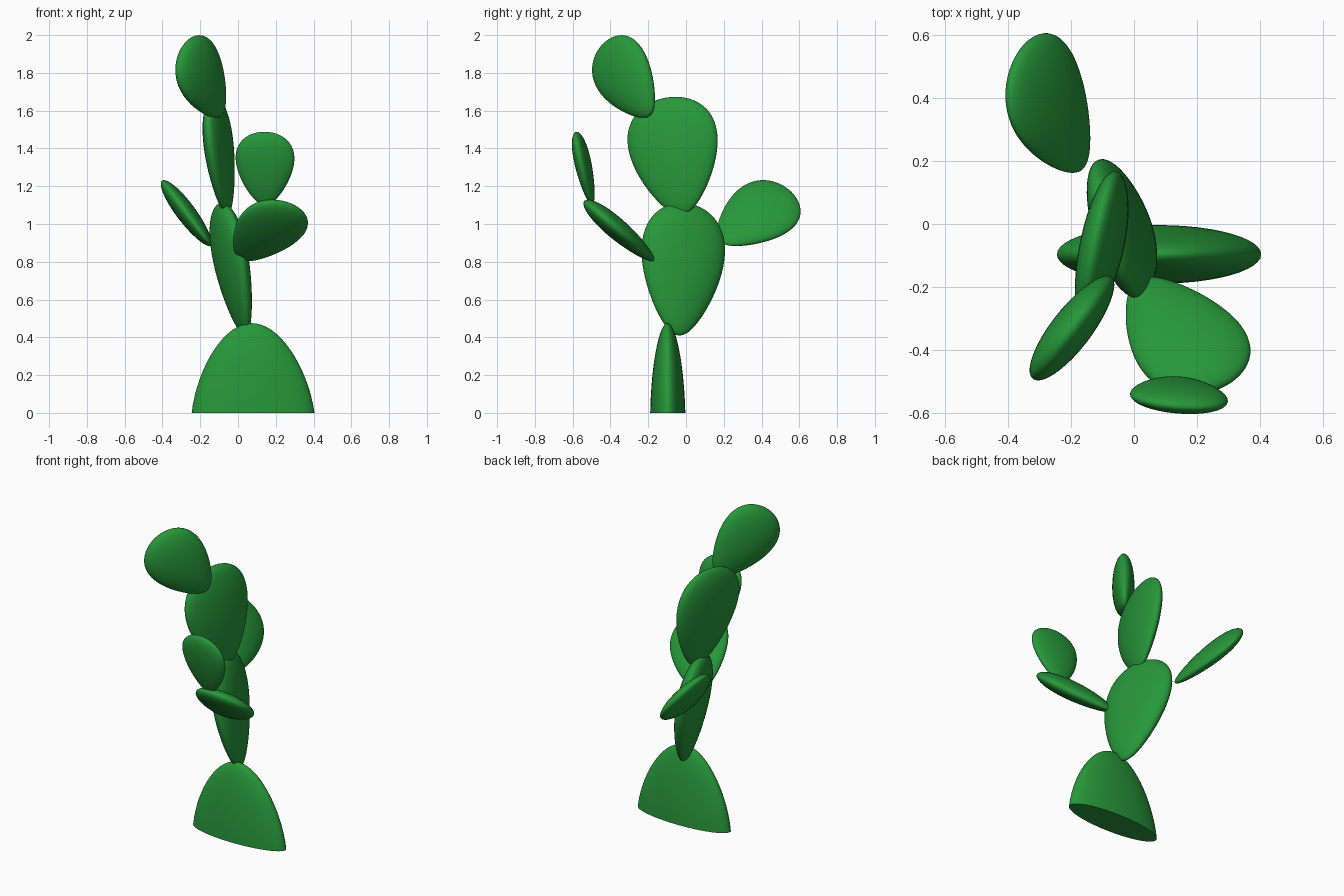
import bpy, bmesh, math
from mathutils import Vector

if "Cube" in bpy.data.objects:
    bpy.data.objects.remove(bpy.data.objects["Cube"])

green = bpy.data.materials.new("cactus green")
green.diffuse_color = (0.02, 0.31, 0.042, 1)
green.use_nodes = True
green.node_tree.nodes["Principled BSDF"].inputs["Base Color"].default_value = green.diffuse_color


def pad(name, base, tip, across, half_width, half_thick, taper=0.34, cut=False):
    """Flattened egg running from base to tip, broad along 'across'."""
    base, tip = Vector(base), Vector(tip)
    centre, axis = (base + tip) / 2, (tip - base) / 2
    n = axis.normalized()
    w = Vector(across)
    w = (w - n * w.dot(n)).normalized()
    flat = n.cross(w)
    bm = bmesh.new()
    bmesh.ops.create_uvsphere(bm, u_segments=48, v_segments=32, radius=1)
    peak = max(math.sin(i * math.pi / 90) * (1 - taper * math.cos(i * math.pi / 90))
               for i in range(91)) if not cut else 1
    for v in bm.verts:
        x, y, z = v.co
        v.co = (centre + axis * z
                + w * x * half_width * (1 + taper * z) / peak
                + flat * y * half_thick * (1 + 0.6 * taper * z))
    if cut:  # flat underside on the ground
        geom = bm.verts[:] + bm.edges[:] + bm.faces[:]
        res = bmesh.ops.bisect_plane(bm, geom=geom, plane_co=(0, 0, 0),
                                     plane_no=(0, 0, 1), clear_inner=True)
        rim = [g for g in res["geom_cut"] if isinstance(g, bmesh.types.BMEdge)]
        bmesh.ops.contextual_create(bm, geom=rim)
    bmesh.ops.recalc_face_normals(bm, faces=bm.faces[:])
    me = bpy.data.meshes.new(name)
    bm.to_mesh(me)
    bm.free()
    me.materials.append(green)
    ob = bpy.data.objects.new(name, me)
    bpy.context.collection.objects.link(ob)
    bpy.ops.object.select_all(action='DESELECT')
    ob.select_set(True)
    bpy.context.view_layer.objects.active = ob
    bpy.ops.object.shade_smooth_by_angle(angle=math.radians(50))


def tilted_pad(name, centre, along, up, mix, half_len, half_width, half_thick):
    """Pad lying in the plane of two directions, leaning between them."""
    a, u, c = Vector(along).normalized(), Vector(up).normalized(), Vector(centre)
    d = (a * mix[0] + u * mix[1]).normalized()
    pad(name, c - d * half_len, c + d * half_len,
        a * mix[1] - u * mix[0], half_width, half_thick)


# upright stack
pad("base_pad", (0.088, -0.095, -0.475), (0.07, -0.098, 0.475), (1, 0, 0),
    0.325, 0.093, taper=-0.18, cut=True)
pad("trunk_pad", (0.04, -0.04, 0.41), (-0.095, 0.0, 1.11), (-0.27, 0.96, 0), 0.228, 0.074)
pad("upper_pad", (-0.055, -0.02, 1.05), (-0.135, -0.10, 1.67), (0.2, 0.98, 0), 0.243, 0.063)

# top pad and the two side arms
tilted_pad("top_pad", (-0.183, -0.313, 1.765), (-0.61, -0.79, 0), (0, 0, 1),
           (0.64, 0.77), 0.245, 0.18, 0.063)
tilted_pad("back_arm_pad", (-0.26, 0.366, 1.04), (0, 1, 0), (-0.6, 0, 0.8),
           (0.74, 0.67), 0.25, 0.19, 0.05)
tilted_pad("front_arm_pad", (0.147, -0.347, 0.958), (1, 0, 0), (0, -0.76, 0.65),
           (0.5, 0.87), 0.26, 0.182, 0.055)

# small pad on the front arm
pad("front_arm_tip_pad", (0.143, -0.497, 1.10), (0.143, -0.582, 1.488), (1, -0.08, 0),
    0.156, 0.042)
